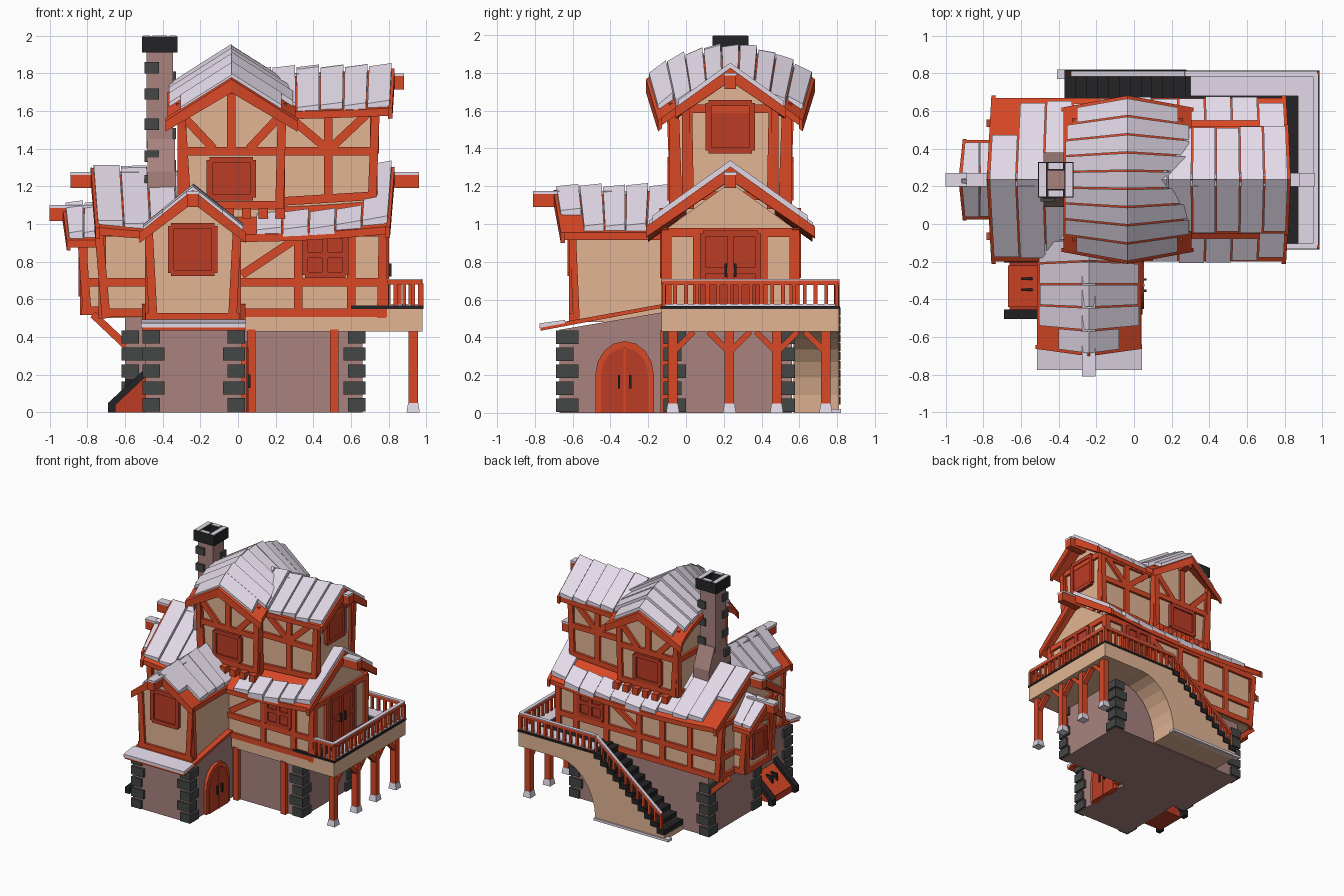
import bpy, bmesh, math, random

if "Cube" in bpy.data.objects:
    bpy.data.objects.remove(bpy.data.objects["Cube"])
random.seed(4)
C = 0.235                      # y of the main ridge; the back mirrors the front about it

def material(name, r, g, b):
    m = bpy.data.materials.new(name)
    m.diffuse_color = [(c / 255 / 12.92) if c < 10 else ((c / 255 + .055) / 1.055) ** 2.4 for c in (r, g, b)] + [1]
    m.use_nodes = True
    m.node_tree.nodes["Principled BSDF"].inputs["Base Color"].default_value = m.diffuse_color
    return m
WOOD = material("orange_timber", 216, 72, 38)
RED = material("dark_red_wood", 188, 60, 38)
WALL = material("beige_plaster", 226, 181, 148)
STONE = material("mauve_stone", 168, 130, 127)
QUOIN = material("grey_quoin", 68, 71, 70)
BLACK = material("black_wood", 36, 36, 38)
SNOW = material("snow", 226, 217, 231)

parts = {}
def loft(name, A, B, mat):
    """Solid between two matching polygons, gathered into the named part."""
    bm, mats = parts.setdefault(name, (bmesh.new(), []))
    if mat not in mats: mats.append(mat)
    a, b = [bm.verts.new(p) for p in A], [bm.verts.new(p) for p in B]
    n = len(a)
    fs = [bm.faces.new(a), bm.faces.new(b[::-1])]
    fs += [bm.faces.new((a[i], b[i], b[(i + 1) % n], a[(i + 1) % n])) for i in range(n)]
    for f in fs: f.material_index = mats.index(mat)

def place(axis, k, u, v):
    return {'x': (k, u, v), 'y': (u, k, v), 'z': (u, v, k)}[axis]

def prism(name, pts, axis, a, b, mat):
    loft(name, [place(axis, a, *p) for p in pts], [place(axis, b, *p) for p in pts], mat)

def box(name, x0, x1, y0, y1, z0, z1, mat):
    prism(name, [(x0, y0), (x1, y0), (x1, y1), (x0, y1)], 'z', z0, z1, mat)

def bar(name, axis, k, seg, w=.045, d=.02, mat=WOOD):
    """Straight timber lying in the plane axis=k, from (u0,v0) to (u1,v1)."""
    u0, v0, u1, v1 = seg
    L = math.hypot(u1 - u0, v1 - v0)
    x, y = -(v1 - v0) / L * w / 2, (u1 - u0) / L * w / 2
    prism(name, [(u0 + x, v0 + y), (u1 + x, v1 + y), (u1 - x, v1 - y), (u0 - x, v0 - y)], axis, k - d, k + d, mat)

def frame(name, axis, k, segs, **kw):
    for s in segs: bar(name, axis, k, s, **kw)

def window(name, axis, k, u0, u1, v0, v1, cross=False):
    prism(name, [(u0, v0), (u1, v0), (u1, v1), (u0, v1)], axis, k - .016, k + .016, RED)
    segs = [(u0, v0, u1, v0), (u0, v1, u1, v1), (u0, v0, u0, v1), (u1, v0, u1, v1)]
    if cross:
        segs += [((u0 + u1) / 2, v0, (u0 + u1) / 2, v1), (u0, (v0 + v1) / 2, u1, (v0 + v1) / 2)]
    frame(name, axis, k, segs, w=.032, d=.028, mat=RED)

def house(name, axis, a, b, c, hw, z0, ze, zr):
    prism(name, [(c - hw, z0), (c + hw, z0), (c + hw, ze), (c, zr), (c - hw, ze)], axis, a, b, WALL)

def roof(name, axis, u0, u1, c, hw, zr, ze, n, curve, snow, flare=.05, ends=(1, 1)):
    """Plank strips down both slopes, snow slabs on top, barge boards at the ends."""
    mid = (u0 + u1) / 2
    def pt(u, s, side, off):
        uu = mid + (u - mid) * (1 - flare * s)
        v, z = c + side * hw * s, zr + (ze - zr) * s + curve(u) + off
        return (uu, v, z) if axis == 'x' else (v, uu, z)
    for i in range(n):
        a, b = u0 + (u1 - u0) * i / n, u0 + (u1 - u0) * (i + 1) / n
        for side in (-1, 1):
            quad = lambda u, s0, s1, lo, hi: [pt(u, s0, side, hi), pt(u, s1, side, hi), pt(u, s1, side, lo), pt(u, s0, side, lo)]
            loft(name + "_planks", quad(a, 0, 1, -.04, 0), quad(b, 0, 1, -.04, 0), WOOD)
            r = snow((a + b) / 2, side)
            if r:
                j, g = random.uniform(0, .012), .004
                s1 = r[1] - random.uniform(0, .04)
                loft(name + "_snow", quad(a + g, r[0], s1, -.01, .018 + j), quad(b - g, r[0], s1, -.01, .03 + j), SNOW)
    for u, on in zip((u0, u1), ends):
        if on:
            for side in (-1, 1):
                q = lambda du: [pt(u + du, 0, side, .006), pt(u + du, 1.03, side, .006), pt(u + du, 1.03, side, -.05), pt(u + du, 0, side, -.065)]
                loft(name + "_barge_boards", q(-.012), q(.012), WOOD)

def ridge_beam(name, axis, a, b, c, z):
    prism(name, [(c - .03, z - .07), (c + .03, z - .07), (c + .03, z), (c - .03, z)], axis, a, b, WOOD)
    prism(name, [(c - .035, z), (c + .035, z), (c + .035, z + .015), (c - .035, z + .015)], axis, a, b, SNOW)

# stone ground floor
box("stone_base", -.6, .66, -.1, .56, 0, .5, STONE)
prism("stone_base", [(-.67, 0), (-.67, .44), (-.08, .54), (-.08, 0)], 'x', -.49, .02, STONE)
corners = [(-.49, -.67, 1, 1), (.02, -.67, -1, 1), (-.6, -.1, 1, 1), (-.6, .56, 1, -1), (.66, -.1, -1, 1), (.66, .56, -1, -1)]
for cx, cy, dx, dy in corners:
    for i in range(5):
        lx, ly = (.1, .075) if i % 2 else (.075, .1)
        xs, ys = sorted((cx - .018 * dx, cx + lx * dx)), sorted((cy - .018 * dy, cy + ly * dy))
        z = .005 + i * .09
        box("corner_quoins", *xs, *ys, z, z + .07, QUOIN)
frame("wall_posts", 'y', -.11, [(.07, 0, .07, .44), (.51, 0, .51, .44)], w=.045, d=.025)

# arched side door
def arch(y0, y1, zs, zt):
    m, h = (y0 + y1) / 2, (y1 - y0) / 2
    return [(y0, 0)] + [(m - h * math.cos(math.pi * i / 8), zs + (zt - zs) * math.sin(math.pi * i / 8)) for i in range(9)] + [(y1, 0)]
prism("arched_door_frame", arch(-.48, -.17, .2, .38), 'x', .0, .045, WOOD)
prism("arched_door", arch(-.45, -.2, .2, .345), 'x', .0, .052, RED)
frame("arched_door", 'x', .045, [(-.325, 0, -.325, .345)], w=.012, d=.012, mat=WOOD)
frame("door_handles", 'x', .055, [(-.355, .13, -.355, .2), (-.295, .13, -.295, .2)], w=.012, d=.012, mat=BLACK)

# sloping cellar hatch on the left
prism("cellar_hatch", [(-.66, 0), (-.66, .05), (-.49, .2), (-.49, 0)], 'y', -.46, -.2, RED)
frame("cellar_hatch", 'y', -.33, [(-.66, .05, -.49, .2)], w=.025, d=.11)
for y in (-.48, -.18):
    prism("hatch_frame", [(-.69, 0), (-.69, .05), (-.49, .235), (-.49, .19), (-.65, .04), (-.65, 0)], 'y', y - .025, y + .025, BLACK)
for y in (-.35, -.29):
    box("hatch_handles", -.6, -.54, y - .007, y + .007, .11, .18, BLACK)

# skirt roof under the front wing
prism("skirt_roof", [(-.77, .435), (-.13, .555), (-.13, .575), (-.77, .46)], 'x', -.51, .04, WOOD)
prism("skirt_snow", [(-.775, .45), (-.64, .475), (-.64, .492), (-.775, .474)], 'x', -.515, .042, SNOW)

# plaster bodies
house("main_body", 'x', -.72, .77, C, .345, .5, .97, 1.22)
house("front_wing", 'y', -.6, 0, -.24, .235, .48, .95, 1.13)
house("left_bay", 'x', -.82, -.7, C, .16, .52, .91, 1.04)
house("upper_body", 'x', 0, .72, C, .235, 1, 1.6, 1.76)
house("upper_cross_body", 'y', -.07, .54, -.035, .265, 1.02, 1.62, 1.79)

# roofs
def main_snow(u, s):
    if u < -.62: return (0, .95 if s < 0 else .55)
    if u < -.2: return (0, .97)
    if u > .68: return (0, .97)
    return (.72, 1.02) if u > .15 or s > 0 else None
roof("main_roof", 'x', -.77, .82, C, .435, 1.255, .945, 11, lambda u: .04 * (u / .8) ** 2, main_snow, .03)
roof("wing_roof", 'y', -.69, .05, -.24, .275, 1.175, .955, 6, lambda u: 0, lambda u, s: (0, .97 if u > -.6 else .6), .1, (1, 0))
roof("bay_roof", 'x', -.92, -.72, C, .21, 1.085, .915, 2, lambda u: 0, lambda u, s: (0, .95), .2, (1, 0))
roof("upper_roof", 'x', .05, .82, C, .285, 1.8, 1.595, 6, lambda u: .03 * u * u, lambda u, s: (0, 1), .03, (0, 1))
roof("cross_roof", 'y', -.2, .67, -.035, .34, 1.92, 1.705, 9, lambda u: -.15 * ((u - C) / .435) ** 2,
     lambda u, s: (0, .98 if abs(u - C) < .36 else .8), .14)
ridge_beam("main_ridge_beam", 'x', -.89, .96, C, 1.26)
ridge_beam("bay_ridge_beam", 'x', -1, -.75, C, 1.085)
ridge_beam("wing_ridge_beam", 'y', -.81, -.2, -.24, 1.16)
ridge_beam("upper_ridge_beam", 'x', .3, .88, C, 1.785)
ridge_beam("cross_ridge_beam", 'y', -.17, .64, -.035, 1.76)

# timber framing of long walls, mirrored front and back
for side in (-1, 1):
    m = C + side * .345
    tag = "front" if side < 0 else "back"
    frame(tag + "_main_timbers", 'y', m, [(-.72, .53, .79, .53), (-.72, .69, .77, .69), (-.72, .955, .78, .955), (-.7, .5, -.74, .97),
          (.02, .73, .32, .93), (.32, .53, .32, .96), (.6, .53, .6, .96), (.76, .5, .77, .97)])
    if side > 0:
        frame(tag + "_main_timbers", 'y', m, [(x, .53, x, .96) for x in (-.45, -.2, .02)])
    window(tag + "_main_window", 'y', m, .355, .57, .73, .94, True)
    k = C + side * .305
    frame(tag + "_cross_timbers", 'y', k, [(-.29, 1.1, .24, 1.1), (-.31, 1.385, .25, 1.385), (-.27, 1.08, -.305, 1.64), (.22, 1.08, .235, 1.64),
          (-.035, 1.39, -.035, 1.75), (-.29, 1.57, -.13, 1.4), (.22, 1.57, .06, 1.4)])
    window(tag + "_cross_window", 'y', k, -.15, .08, 1.14, 1.34)
    k = C + side * .235
    frame(tag + "_upper_timbers", 'y', k, [(.23, 1.12, .72, 1.15), (.23, 1.385, .73, 1.385), (.23, 1.59, .75, 1.59), (.71, 1.08, .73, 1.6),
          (.48, 1.12, .48, 1.6), (.27, 1.57, .46, 1.41), (.5, 1.41, .68, 1.58)])
    for i in range(6):
        x, y = -.25 + i * .09, C + side * .33
        box("floor_brackets", x, x + .05, y - .045, y + .045, 1.03, 1.085, WOOD)
    # braces under the left overhang
    bar("overhang_braces", 'y', C + side * .3, (-.77, .52, -.59, .35), w=.04)

# timber framing of gable ends
frame("right_gable_timbers", 'x', .77, [(-.12, .955, .59, .955), (-.1, .5, -.1, .97), (.57, .5, .57, .97), (.06, .55, .06, .95), (.41, .55, .41, .95), (-.12, .53, .59, .53)])
window("deck_door", 'x', .775, .09, .38, .56, .95, True)
frame("deck_door_handles", 'x', .8, [(.21, .72, .21, .79), (.26, .72, .26, .79)], w=.013, d=.015, mat=BLACK)
frame("upper_right_timbers", 'x', .72, [(.02, 1.08, .01, 1.62), (.45, 1.08, .46, 1.62), (0, 1.15, .47, 1.15), (.03, 1.61, .44, 1.61)])
window("upper_right_window", 'x', .72, .12, .35, 1.39, 1.64)
frame("cross_side_timbers", 'x', -.3, [(-.06, 1.08, -.08, 1.62), (.53, 1.08, .55, 1.62), (-.07, 1.385, .54, 1.385), (-.07, 1.1, .54, 1.1)])
frame("cross_side_timbers", 'x', .23, [(-.04, 1.05, -.06, 1.6), (.51, 1.05, .53, 1.6)])
frame("left_gable_timbers", 'x', -.72, [(-.1, .53, .57, .53), (-.1, .69, .57, .69), (-.1, .955, .57, .955), (-.09, .5, -.1, .97), (.56, .5, .57, .97)])
frame("bay_timbers", 'x', -.82, [(.08, .54, .39, .54), (.08, .9, .39, .9), (.09, .52, .08, .92), (.38, .52, .39, .92)])
for y in (.075, .395):
    frame("bay_timbers", 'y', y, [(-.8, .52, -.83, .92), (-.83, .69, -.72, .69), (-.83, .54, -.72, .54), (-.84, .9, -.72, .9)])
window("bay_window", 'x', -.82, .15, .32, .63, .83)
frame("wing_timbers", 'y', -.6, [(-.45, .49, -.475, .97), (-.03, .49, -.005, .97), (-.49, .505, .01, .505)])
for x in (-.475, -.005):
    frame("wing_timbers", 'x', x, [(-.58, .49, -.6, .95), (-.6, .94, -.1, .94)], w=.035)
window("wing_window", 'y', -.6, -.355, -.125, .74, .99)

# chimney
box("chimney", -.48, -.33, .09, .38, 1.02, 1.28, STONE)
prism("chimney", [(.09, 1.28), (.38, 1.28), (.31, 1.45), (.16, 1.45)], 'x', -.48, -.335, STONE)
box("chimney", -.485, -.345, .165, .305, 1.4, 1.92, STONE)
for x0, x1, y0, y1 in ((-.51, -.46, .14, .33), (-.37, -.32, .14, .33), (-.46, -.37, .14, .185), (-.46, -.37, .285, .33)):
    box("chimney_cap", x0, x1, y0, y1, 1.91, 1.995, BLACK)
    box("chimney_snow", x0 + .006, x1 - .006, y0 + .006, y1 - .006, 1.99, 2.0, SNOW)
for i, z in enumerate((1.2, 1.33, 1.5, 1.66, 1.8)):
    w = .03 if z < 1.4 else 0
    box("chimney_quoins", -.497, -.42, .15 - w, .22 - w, z, z + .06, QUOIN)
    box("chimney_quoins", -.4, -.33, .255 + w, .32 + w, z - .05, z + .01, QUOIN)

# deck
box("deck", .6, .98, -.13, .81, .43, .55, WALL)
box("deck", .03, .62, -.13, -.09, .43, .51, WALL)
box("deck_floor", .6, .985, -.135, .815, .55, .567, BLACK)
box("deck_floor", .27, .62, .55, .815, .55, .567, BLACK)
box("deck_snow", .87, .975, -.12, .8, .567, .576, SNOW)
box("deck_snow", .3, .88, .68, .8, .567, .576, SNOW)
for y in (-.07, .23, .48, .74):
    box("deck_posts", .905, .955, y - .025, y + .025, .03, .44, WOOD)
    loft("post_feet", [(.93 + sx * .035, y + sy * .035, 0) for sx, sy in ((-1, -1), (1, -1), (1, 1), (-1, 1))],
         [(.93 + sx * .027, y + sy * .027, .05) for sx, sy in ((-1, -1), (1, -1), (1, 1), (-1, 1))], SNOW)
    for s in (-1, 1):
        if -.1 < y + s * .11 < .8:
            bar("post_braces", 'x', .93, (y, .32, y + s * .11, .43), w=.03)

# staircase with curved underside, at the back
under = [(.27 + .33 * (1 - math.cos(t)), .43 * math.sin(t)) for t in [math.pi / 2 * i / 7 for i in range(8)]]
prism("stair_wall", [(-.37, 0)] + under + [(.62, .55), (.27, .55), (-.37, .04)], 'y', .57, .81, WALL)
for i in range(11):
    x, z = .27 - .058 * i, .545 - .047 * i
    box("stair_treads", x - .06, x + .01, .57, .818, z - .03, z + .012, BLACK)
box("stair_footing", -.41, .28, .77, .82, 0, .02, SNOW)

# railings
def rail(axis, k, u0, z0, u1, z1, n):
    for i in range(n + 1):
        u, z = u0 + (u1 - u0) * i / n, z0 + (z1 - z0) * i / n
        bar("railing", axis, k, (u, z, u, z + .125), w=.02, d=.01)
    bar("railing", axis, k, (u0, z0 + .13, u1, z1 + .13), w=.024, d=.015)
    bar("railing_snow", axis, k, (u0, z0 + .144, u1, z1 + .144), w=.008, d=.015, mat=SNOW)
rail('x', .965, -.115, .56, .8, .56, 16)
rail('y', -.118, .79, .56, .975, .56, 4)
rail('y', .798, .27, .56, .975, .56, 12)
rail('y', .798, .27, .56, -.33, .07, 11)

# turn gathered parts into objects
for name, (bm, mats) in parts.items():
    bmesh.ops.recalc_face_normals(bm, faces=bm.faces)
    me = bpy.data.meshes.new(name)
    bm.to_mesh(me); bm.free()
    for m in mats: me.materials.append(m)
    bpy.context.collection.objects.link(bpy.data.objects.new(name, me))
